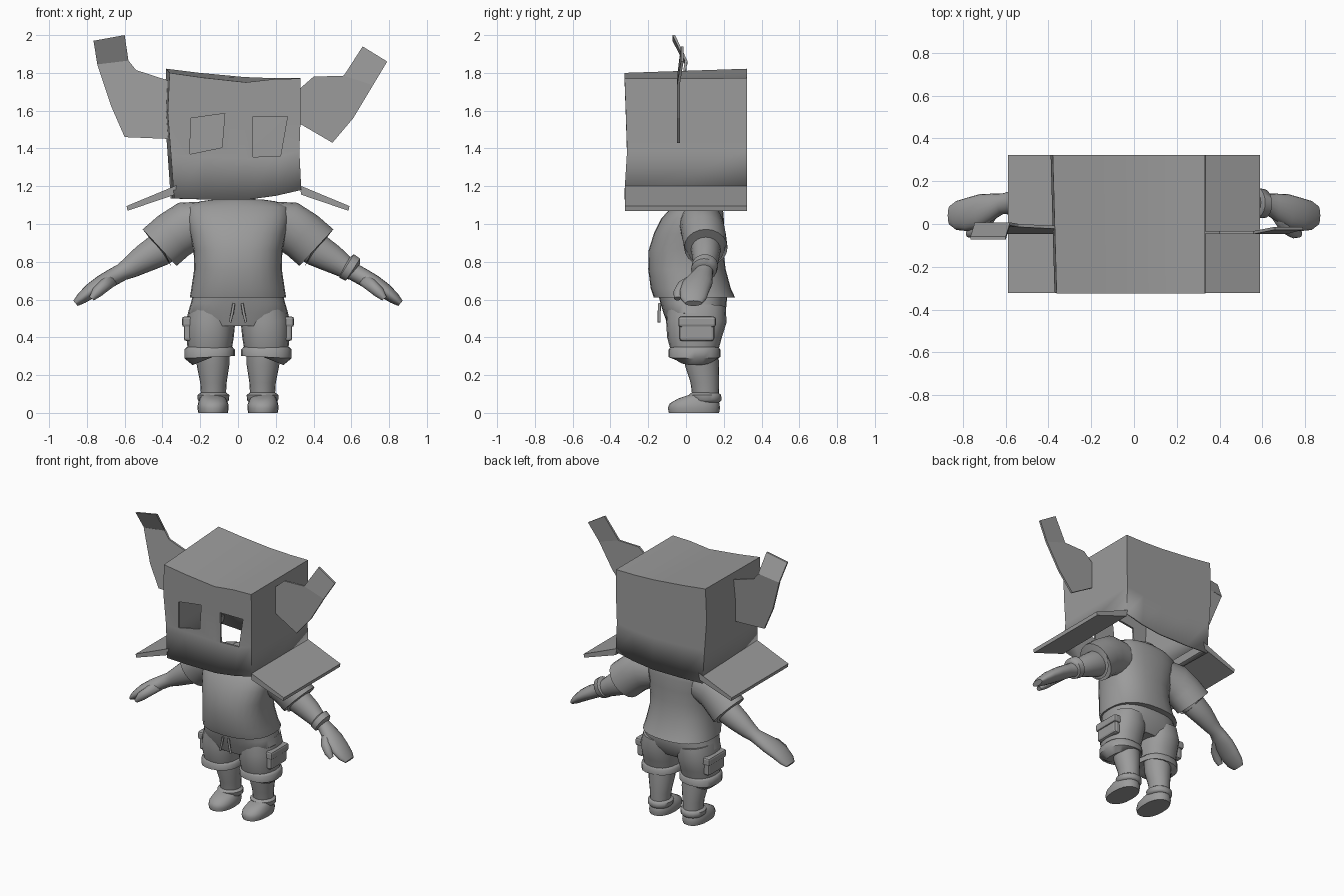
import bpy, bmesh, math
from mathutils import Vector

GREY = bpy.data.materials.new("plain grey")
GREY.diffuse_color = (0.33, 0.33, 0.33, 1)


def make(name, verts, faces, smooth=True, angle=50):
    me = bpy.data.meshes.new(name)
    me.from_pydata(verts, [], faces)
    bm = bmesh.new()
    bm.from_mesh(me)
    bmesh.ops.recalc_face_normals(bm, faces=bm.faces)
    bm.to_mesh(me)
    bm.free()
    me.materials.append(GREY)
    ob = bpy.data.objects.new(name, me)
    bpy.context.collection.objects.link(ob)
    if smooth:
        bpy.ops.object.select_all(action='DESELECT')
        bpy.context.view_layer.objects.active = ob
        ob.select_set(True)
        bpy.ops.object.shade_smooth_by_angle(angle=math.radians(angle))
    return ob


def tube(name, path, side=1, power=2.0, n=20, caps=(True, True), angle=50):
    """Loft of rounded sections; each entry is x, y, z, radius across, radius in y."""
    verts, faces = [], []
    for i, (x, y, z, ru, ry) in enumerate(path):
        a, b = path[max(i - 1, 0)], path[min(i + 1, len(path) - 1)]
        t = Vector((b[0] - a[0], b[2] - a[2]))
        t = t.normalized() if t.length > 1e-5 else Vector((0, 1))
        for k in range(n):
            c, s = math.cos(2 * math.pi * k / n), math.sin(2 * math.pi * k / n)
            c = math.copysign(abs(c) ** (2 / power), c) * ru
            s = math.copysign(abs(s) ** (2 / power), s) * ry
            verts.append((side * (x + t.y * c), y + s, z - t.x * c))
    for i in range(len(path) - 1):
        for k in range(n):
            j = (k + 1) % n
            faces.append((i * n + k, i * n + j, (i + 1) * n + j, (i + 1) * n + k))
    if caps[0]:
        faces.append(tuple(range(n)))
    if caps[1]:
        faces.append(tuple(range((len(path) - 1) * n, len(path) * n)))
    return make(name, verts, faces, True, angle)


def plate(name, outline, offset, depth):
    """Flat outline of x, z (with y from offset) given a thickness in y."""
    n = len(outline)
    verts = [(x, offset(x, z) + d, z) for d in (-depth / 2, depth / 2) for x, z in outline]
    faces = [tuple(range(n)), tuple(range(n, 2 * n))]
    faces += [(i, (i + 1) % n, n + (i + 1) % n, n + i) for i in range(n)]
    return make(name, verts, faces, False)


def block(name, lo, hi, bevel=0.0):
    v = [(x, y, z) for x in (lo[0], hi[0]) for y in (lo[1], hi[1]) for z in (lo[2], hi[2])]
    ob = make(name, v, [(0, 1, 3, 2), (4, 5, 7, 6), (0, 1, 5, 4),
                        (2, 3, 7, 6), (0, 2, 6, 4), (1, 3, 7, 5)], False)
    if bevel:
        m = ob.modifiers.new("bevel", 'BEVEL')
        m.width, m.segments = bevel, 2
    return ob


# cardboard box: crumpled walls, closed top, open bottom
COLS = (0, 0.25, 0.58, 0.8, 1)
TOP_F, TOP_B = (1.8, 1.775, 1.75, 1.767, 1.77), (1.822, 1.80, 1.778, 1.772, 1.772)
BOT = (1.135, 1.13, 1.13, 1.15, 1.18)
LEVELS = ((0, -.338, .335, -.325), (.35, -.355, .325, -.312), (.68, -.372, .332, -.318), (1, -.362, .332, -.325))
verts, faces = [], []
for t, x0, x1, yf in LEVELS:
    for c, b, f in zip(COLS, BOT, TOP_F):
        verts.append((x0 + (x1 - x0) * c, yf, b + (f - b) * t))
    for c, b, f in reversed(list(zip(COLS, BOT, TOP_B))):
        xb = x0 - 0.018
        verts.append((xb + (x1 - xb) * c, .322, b + (f - b) * t))
for i in range(3):
    for k in range(10):
        j = (k + 1) % 10
        faces.append((i * 10 + k, i * 10 + j, i * 10 + 10 + j, i * 10 + 10 + k))
faces += [(30 + k, 31 + k, 38 - k, 39 - k) for k in range(4)]
box = make("box_head", verts, faces, True, 30)
sol = box.modifiers.new("wall", 'SOLIDIFY')
sol.thickness, sol.offset = 0.014, -1

# eye holes cut through the front wall
for name, eye in (("left", [(-.255, 1.37), (-.085, 1.405), (-.07, 1.585), (-.25, 1.56)]),
                  ("right", [(.08, 1.355), (.225, 1.36), (.262, 1.57), (.08, 1.57)])):
    cutter = plate("eye_cutter_" + name, eye, lambda x, z: -.32, .2)
    cutter.hide_render = True
    cutter.hide_set(True)
    cutter.display_type = 'WIRE'
    cut = box.modifiers.new("eye", 'BOOLEAN')
    cut.object, cut.operation, cut.solver = cutter, 'DIFFERENCE', 'EXACT'

# side flaps
for s, name in ((-1, "left"), (1, "right")):
    plate("flap_" + name, [(s * .325, 1.205), (s * .335, 1.155), (s * .585, 1.07), (s * .59, 1.095)],
          lambda x, z: 0, .645)

# horns: flat cut-outs with folded tips
fold = lambda x, z: -.042 + max(0, z - 1.5) * .09 if z < 1.9 else -.06
plate("horn_left", [(-.355, 1.45), (-.6, 1.46), (-.67, 1.62), (-.745, 1.845), (-.58, 1.865),
                    (-.54, 1.815), (-.355, 1.755)], lambda x, z: -.04 + .04 * max(0, z - 1.6) / .26, .014)
plate("horn_left_tip", [(-.745, 1.845), (-.765, 1.97), (-.6, 2), (-.58, 1.865)],
      lambda x, z: -.065 if z > 1.9 else 0, .014)
plate("horn_right", [(.32, 1.535), (.5, 1.43), (.61, 1.56), (.715, 1.735), (.56, 1.785), (.4, 1.78), (.32, 1.71)],
      lambda x, z: -.04, .014)
plate("horn_right_tip", [(.715, 1.735), (.79, 1.86), (.66, 1.94), (.56, 1.785)],
      lambda x, z: -.04 if z < 1.8 else -.02, .014)

# shirt and neck
tube("shirt", [(0, .045, .61, .255, .215), (0, .025, .66, .247, .212), (0, .005, .76, .232, .205),
               (0, .0, .86, .235, .198), (0, .015, .95, .255, .185), (0, .035, 1.03, .27, .165),
               (0, .06, 1.09, .265, .135), (0, .075, 1.12, .2, .11), (0, .08, 1.13, .13, .095)],
     power=2.4, n=28)
tube("neck", [(0, .08, 1.08, .1, .085), (0, .08, 1.15, .09, .08)])

# shorts seat
tube("shorts_seat", [(0, .035, .46, .2, .13), (0, .045, .53, .265, .165), (0, .04, .58, .25, .175),
                     (0, .035, .64, .235, .185)], power=2.6, n=28)

for s, name in ((-1, "left"), (1, "right")):
    # sleeve
    tube("sleeve_" + name, [(.17, .07, 1.0, .12, .11), (.27, .085, .985, .135, .115),
                            (.34, .095, .94, .132, .117), (.415, .105, .875, .132, .115),
                            (.405, .105, .88, .115, .1)], s, caps=(True, False))
    # arm running into a flat hand
    tube("arm_" + name, [(.33, .1, .92, .09, .08), (.42, .105, .86, .088, .078), (.5, .105, .815, .075, .07),
                         (.57, .1, .77, .058, .056), (.615, .095, .745, .046, .048), (.66, .08, .72, .046, .062),
                         (.72, .06, .685, .045, .08), (.78, .045, .645, .04, .078), (.83, .04, .605, .03, .068),
                         (.86, .04, .58, .018, .045)], s)
    # thumb
    tube("thumb_" + name, [(.66, .05, .71, .035, .035), (.70, -.005, .68, .034, .04),
                           (.745, -.035, .64, .03, .032), (.775, -.045, .605, .015, .018)], s, n=12)
    # short leg with rolled hem
    tube("shorts_leg_" + name, [(s * s * .135, .055, .56, .118, .155), (.145, .055, .48, .13, .16),
                                (.148, .045, .4, .125, .145), (.15, .045, .345, .118, .13)], s, power=2.3)
    tube("shorts_hem_" + name, [(.15, .045, .35, .12, .125), (.15, .045, .335, .134, .137),
                                (.15, .045, .295, .134, .137), (.148, .05, .29, .1, .1)], s, power=2.3)
    # cargo pocket with flap
    xs = sorted((s * .24, s * .287))
    block("pocket_" + name, (xs[0], -.035, .38), (xs[1], .15, .48), .015)
    xs = sorted((s * .22, s * .296))
    block("pocket_flap_" + name, (xs[0], -.04, .455), (xs[1], .158, .51), .012)
    # drawstring
    tube("drawstring_" + name, [(.022, -.14, .58, .007, .008), (.03, -.142, .53, .008, .008),
                                (.042, -.142, .48, .007, .008)], s, n=8)
    # leg, sock cuff and shoe
    tube("leg_" + name, [(.135, .08, .34, .09, .09), (.132, .085, .25, .086, .09), (.13, .1, .16, .07, .076),
                         (.13, .105, .06, .064, .068)], s)
    tube("sock_cuff_" + name, [(.13, .105, .055, .07, .072), (.13, .103, .068, .083, .085),
                               (.13, .1, .095, .084, .086), (.13, .1, .108, .066, .07)], s)
    tube("shoe_" + name, [(.132, .042, .0, .078, .133), (.132, .042, .025, .083, .138),
                          (.132, .045, .05, .08, .132), (.132, .062, .075, .07, .105),
                          (.13, .09, .095, .058, .072)], s, power=2.3)

# wristband on one arm
tube("wristband", [(.565, .1, .785, .05, .05), (.575, .1, .778, .073, .07), (.608, .095, .758, .07, .068),
                   (.615, .095, .752, .048, .05)], 1)
